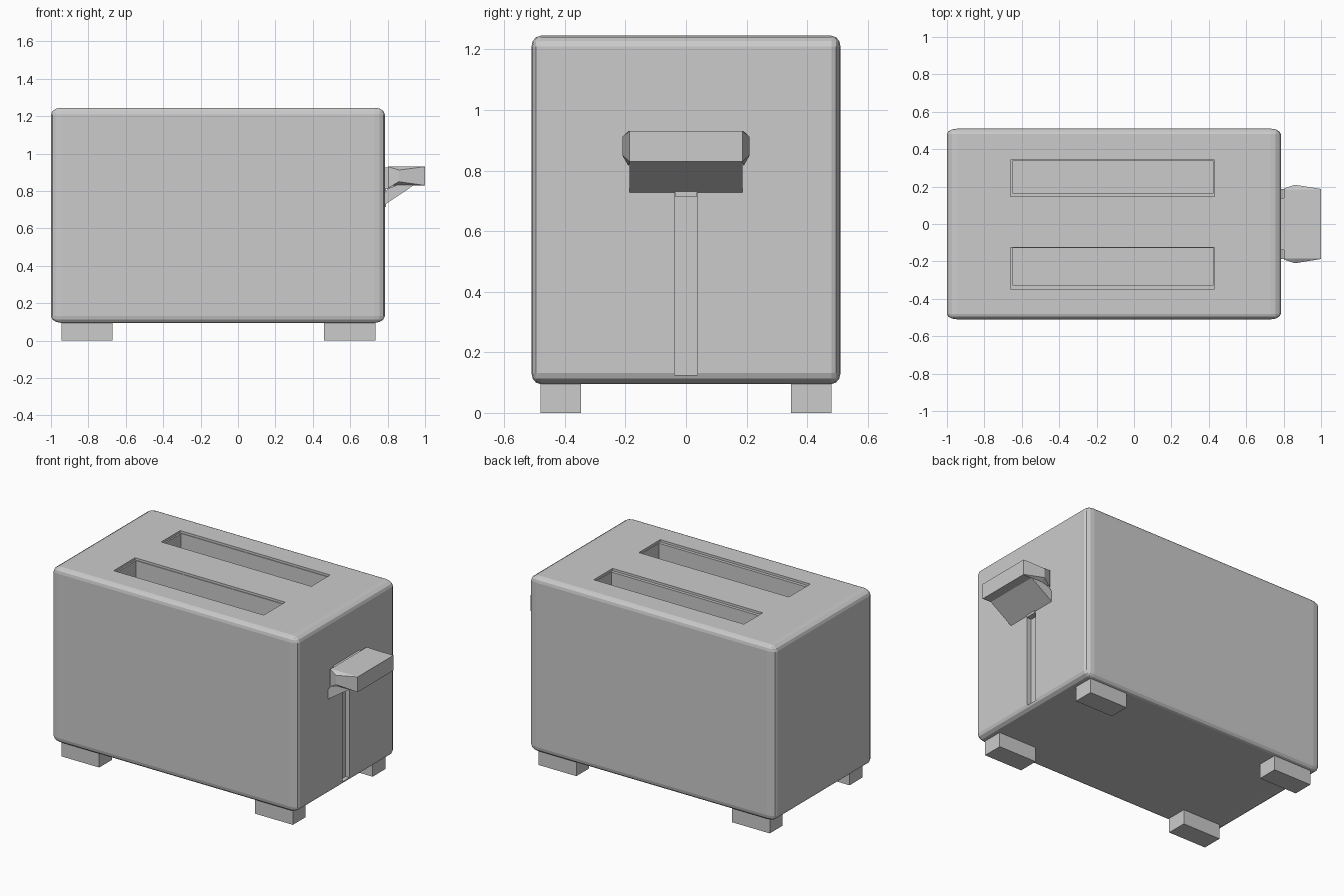
import bpy, bmesh
from mathutils import Vector

if "Cube" in bpy.data.objects:
    bpy.data.objects.remove(bpy.data.objects["Cube"])


def finish(name, bm):
    bmesh.ops.recalc_face_normals(bm, faces=bm.faces)
    me = bpy.data.meshes.new(name)
    bm.to_mesh(me)
    bm.free()
    ob = bpy.data.objects.new(name, me)
    bpy.context.collection.objects.link(ob)
    return ob


def add_box(bm, lo, hi):
    lo, hi = Vector(lo), Vector(hi)
    vs = bmesh.ops.create_cube(bm, size=1)["verts"]
    for v in vs:
        v.co = (lo + hi) / 2 + v.co * (hi - lo)
    return vs


def box(name, lo, hi):
    bm = bmesh.new()
    add_box(bm, lo, hi)
    return finish(name, bm)


def prism(name, profile, y):
    # extrude an xz profile from -y to +y
    bm = bmesh.new()
    f = bm.faces.new([bm.verts.new((x, -y, z)) for x, z in profile])
    out = bmesh.ops.extrude_face_region(bm, geom=[f])["geom"]
    bmesh.ops.translate(bm, vec=(0, 2 * y, 0),
                        verts=[g for g in out if isinstance(g, bmesh.types.BMVert)])
    return finish(name, bm)


# Body: rounded box, rounding stretched along x
radius = Vector((0.055, 0.03, 0.036))
lo, hi = Vector((-1, -0.51, 0.095)), Vector((0.785, 0.51, 1.245))
bm = bmesh.new()
add_box(bm, [a / r for a, r in zip(lo, radius)], [a / r for a, r in zip(hi, radius)])
bmesh.ops.bevel(bm, geom=bm.edges[:], offset=1, segments=3, profile=0.5, affect='EDGES')
bmesh.ops.scale(bm, vec=radius, verts=bm.verts)
body = finish("body", bm)

# Bread slots with a narrow stepped rim, and the lever groove
cuts = []
for y0, y1 in ((0.147, 0.342), (-0.347, -0.125)):
    cuts.append(box("rim_cutter", (-0.66, y0, 1.23), (0.43, y1, 1.4)))
    cuts.append(box("slot_cutter", (-0.65, y0 + 0.02, 0.4), (0.425, y1 - 0.004, 1.35)))
cuts.append(box("groove_cutter", (0.755, -0.038, 0.125), (0.9, 0.038, 0.9)))
for c in cuts:
    c.hide_render = True
    m = body.modifiers.new("cut", 'BOOLEAN')
    m.operation = 'DIFFERENCE'
    m.solver = 'EXACT'
    m.object = c
bpy.context.view_layer.objects.active = body
for m in list(body.modifiers):
    bpy.ops.object.modifier_apply(modifier=m.name)
for c in cuts:
    bpy.data.objects.remove(c)

# Feet
for end, x0, x1 in (("left", -0.945, -0.672), ("right", 0.46, 0.735)):
    for side, y0 in (("front", -0.48), ("back", 0.347)):
        box(f"{side}_{end}_foot", (x0, y0, 0), (x1, y0 + 0.133, 0.11))

# Lever handle: lofted sections, with swollen tapered ends near the body
bm = bmesh.new()
rings = []
for x, y, z0, z1 in ((0.803, 0.19, 0.815, 0.93), (0.86, 0.21, 0.85, 0.912), (1.0, 0.187, 0.83, 0.93)):
    ring = [(-y, z0), (-0.185, 0.83), (0.185, 0.83), (y, z0),
            (y, z1), (0.185, 0.93), (-0.185, 0.93), (-y, z1)]
    rings.append([bm.verts.new((x, a, b)) for a, b in ring])
for r, s in zip(rings, rings[1:]):
    for i in range(8):
        j = (i + 1) % 8
        bm.faces.new((r[i], r[j], s[j], s[i]))
bm.faces.new(rings[0])
bm.faces.new(rings[-1])
finish("lever_handle", bm)

# Neck joining lever to groove, stem in groove, and wedge below the handle
box("lever_neck", (0.77, -0.138, 0.81), (0.81, 0.138, 0.925))
box("lever_stem", (0.755, -0.037, 0.715), (0.79, 0.037, 0.9))
prism("lever_wedge", [(0.785, 0.727), (0.94, 0.831), (0.86, 0.835), (0.8, 0.812), (0.785, 0.79)], 0.186)
